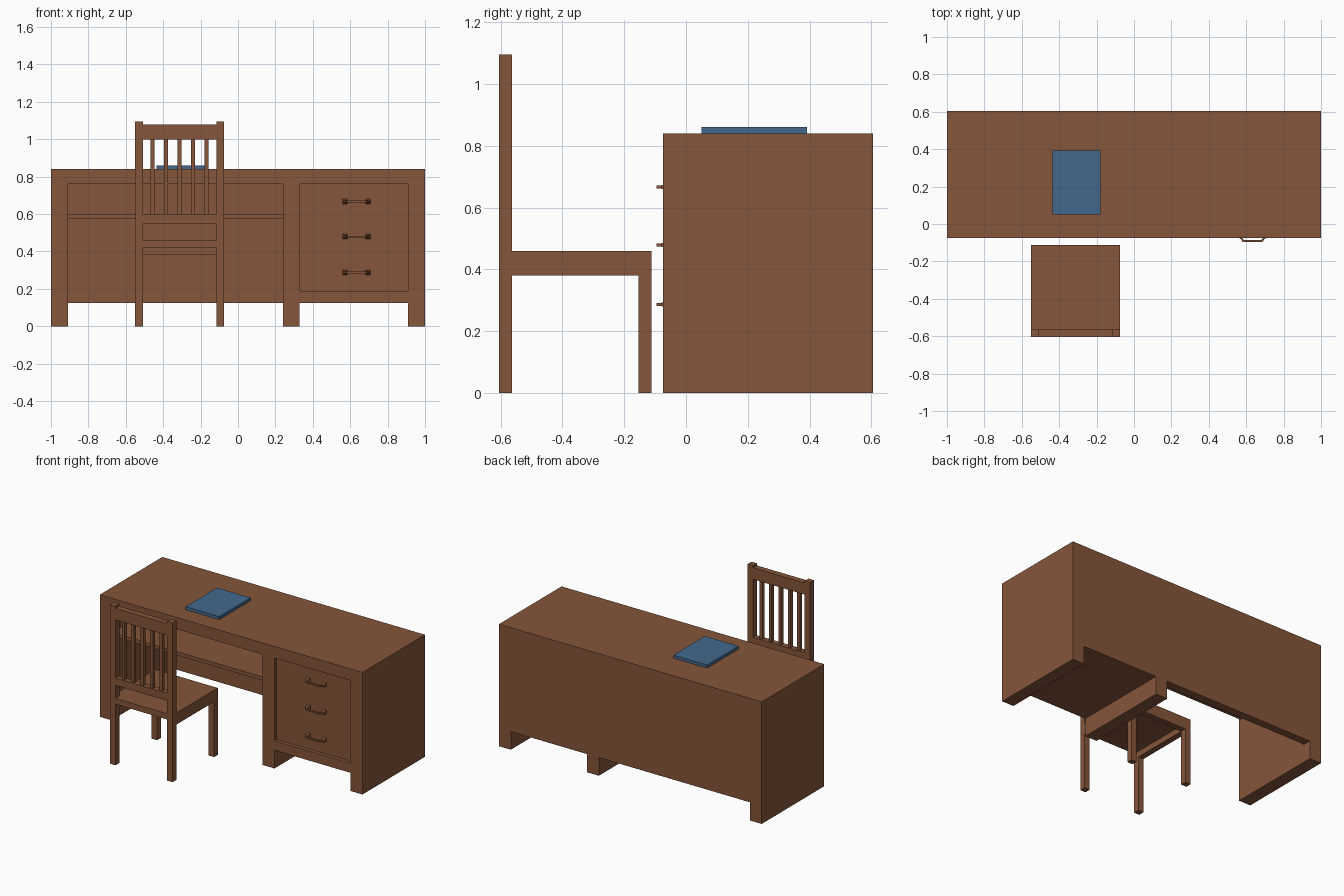
import bpy, bmesh, math
from mathutils import Matrix, Vector

if "Cube" in bpy.data.objects:
    bpy.data.objects.remove(bpy.data.objects["Cube"])


def material(name, rgb):
    m = bpy.data.materials.new(name)
    m.diffuse_color = (*rgb, 1)
    m.use_nodes = True
    m.node_tree.nodes["Principled BSDF"].inputs["Base Color"].default_value = m.diffuse_color
    return m


WOOD = material("brown wood", (0.235, 0.092, 0.043))
BLUE = material("blue cover", (0.055, 0.138, 0.262))


def finish(name, bm, mat):
    bmesh.ops.recalc_face_normals(bm, faces=bm.faces)
    me = bpy.data.meshes.new(name)
    bm.to_mesh(me)
    bm.free()
    me.materials.append(mat)
    ob = bpy.data.objects.new(name, me)
    bpy.context.collection.objects.link(ob)
    return ob


def box(name, x, y, z, mat=WOOD):
    """Box from (min, max) ranges on each axis."""
    bm = bmesh.new()
    size = [r[1] - r[0] for r in (x, y, z)]
    mid = [(r[0] + r[1]) / 2 for r in (x, y, z)]
    bmesh.ops.create_cube(bm, size=1, matrix=Matrix.Translation(mid) @ Matrix.Diagonal((*size, 1)))
    return finish(name, bm, mat)


# Desk
F, B = -0.075, 0.605
box("desktop", (-1, 1), (F, B), (0.76, 0.84))
for name, x in (("left_side", (-1, -0.91)), ("divider", (0.24, 0.33)), ("right_side", (0.91, 1))):
    box(name, x, (F, B), (0, 0.76))
box("knee_back_panel", (-0.91, 0.24), (B - 0.055, B), (0.125, 0.76))
box("cabinet_back_panel", (0.33, 0.91), (B - 0.055, B), (0.19, 0.76))
box("cabinet_bottom", (0.33, 0.91), (F, B), (0.125, 0.19))
box("knee_shelf", (-0.91, 0.24), (F + 0.01, B - 0.055), (0.575, 0.60))
D = F + 0.025
box("drawer_front", (0.33, 0.91), (D, B - 0.055), (0.19, 0.76))


# Drawer pulls: tapered mounts and a bowed bar
def handle(name, cx, z):
    bm = bmesh.new()
    for s in (-1, 1):
        bmesh.ops.create_cone(
            bm, cap_ends=True, segments=4, radius1=0.019, radius2=0.008, depth=0.03,
            matrix=Matrix.Translation((cx + s * 0.062, D - 0.015, z))
            @ Matrix.Rotation(math.pi / 2, 4, "X") @ Matrix.Rotation(math.pi / 4, 4, "Z"))
    path = [(-0.066, D - 0.024), (-0.054, F - 0.02), (0.054, F - 0.02), (0.066, D - 0.024)]
    inner = [(-0.056, D - 0.024), (-0.047, F - 0.01), (0.047, F - 0.01), (0.056, D - 0.024)]
    rings = []
    for (ox, oy), (ix, iy) in zip(path, inner):
        rings.append([bm.verts.new((cx + px, py, z + dz)) for px, py, dz in
                      ((ox, oy, -0.005), (ox, oy, 0.005), (ix, iy, 0.005), (ix, iy, -0.005))])
    for a, b in zip(rings, rings[1:]):
        for i in range(4):
            j = (i + 1) % 4
            bm.faces.new((a[i], a[j], b[j], b[i]))
    bm.faces.new(rings[0])
    bm.faces.new(rings[-1])
    finish(name, bm, WOOD)


for i, z in enumerate((0.667, 0.479, 0.287)):
    handle(f"drawer_handle_{i + 1}", 0.634, z)

# Book
box("book", (-0.435, -0.178), (0.05, 0.392), (0.84, 0.861), BLUE)

# Chair
X0, X1, Y0, Y1, T = -0.55, -0.075, -0.605, -0.112, 0.041
RAIL_X, BACK_Y = (X0 + T, X1 - T), (Y0, Y0 + T)
for side, x in (("left", (X0, X0 + T)), ("right", (X1 - T, X1))):
    box(side + "_back_post", x, BACK_Y, (0, 1.095))
    box(side + "_front_leg", x, (Y1 - T, Y1), (0, 0.42))
    box(side + "_seat_rail", x, (Y0 + T, Y1 - T), (0.38, 0.42))
box("front_seat_rail", RAIL_X, (Y1 - T, Y1), (0.38, 0.42))
box("seat", (X0, X1), (Y0 + T, Y1), (0.42, 0.46))
box("seat_back_edge", RAIL_X, BACK_Y, (0.42, 0.46))
box("lower_back_rail", RAIL_X, BACK_Y, (0.55, 0.60))
box("top_back_rail", RAIL_X, BACK_Y, (1.0, 1.08))
for i in range(5):
    cx = (X0 + X1) / 2 + (i - 2) * 0.072
    box(f"back_slat_{i + 1}", (cx - 0.011, cx + 0.011), (Y0 + 0.009, Y0 + 0.032), (0.60, 1.0))
